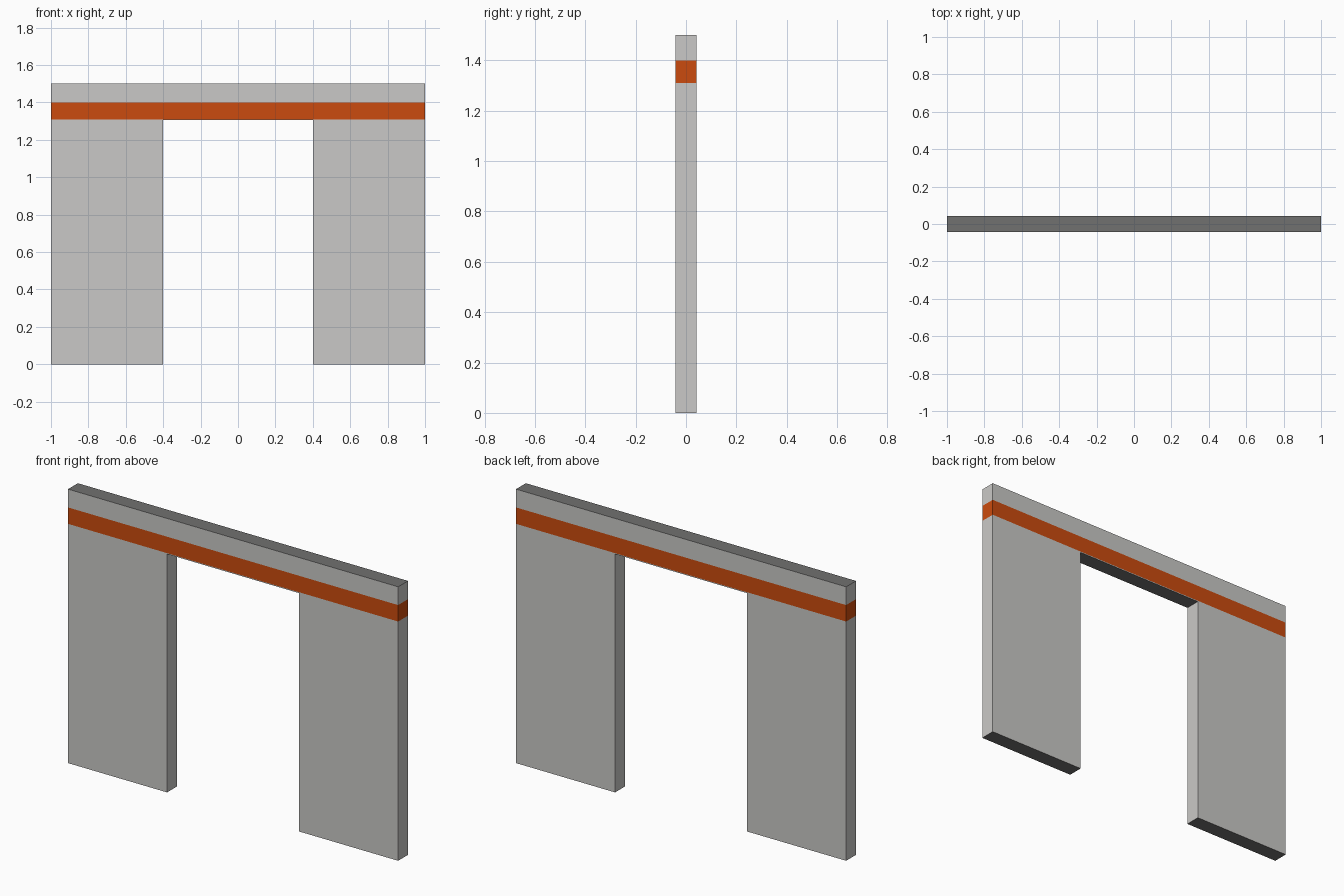
import bpy, bmesh

if "Cube" in bpy.data.objects:
    bpy.data.objects.remove(bpy.data.objects["Cube"])

HALF_T = 0.0425                      # half thickness of the wall
XS = [-1.0, -0.4, 0.4, 1.0]          # panel edges
ZS = [0.0, 1.305, 1.31, 1.4, 1.5]    # floor, opening top, stripe, wall top


def lin(c):
    c /= 255
    return c / 12.92 if c <= 0.04045 else ((c + 0.055) / 1.055) ** 2.4


def material(name, r, g, b):
    m = bpy.data.materials.new(name)
    m.diffuse_color = (lin(r), lin(g), lin(b), 1)
    m.use_nodes = True
    m.node_tree.nodes["Principled BSDF"].inputs["Base Color"].default_value = m.diffuse_color
    return m


mats = [material("light grey", 202, 201, 199),
        material("orange", 203, 75, 14),
        material("dark grey", 113, 113, 112)]

# Front outline as a grid of cells, leaving the doorway empty
bm = bmesh.new()
grid = [[bm.verts.new((x, -HALF_T, z)) for z in ZS] for x in XS]
for i in range(len(XS) - 1):
    for j in range(len(ZS) - 1):
        if i == 1 and j == 0:
            continue
        bm.faces.new((grid[i][j], grid[i + 1][j], grid[i + 1][j + 1], grid[i][j + 1]))
bmesh.ops.delete(bm, geom=[v for v in bm.verts if not v.link_faces], context='VERTS')

# Give the wall its thickness
ext = bmesh.ops.extrude_face_region(bm, geom=bm.faces[:], use_keep_orig=True)
moved = [v for v in ext["geom"] if isinstance(v, bmesh.types.BMVert)]
bmesh.ops.translate(bm, verts=moved, vec=(0, 2 * HALF_T, 0))
bmesh.ops.recalc_face_normals(bm, faces=bm.faces[:])

# Dark top and undersides, orange stripe around the wall
for f in bm.faces:
    z = f.calc_center_median().z
    if abs(f.normal.z) > 0.5:
        f.material_index = 2
    elif ZS[2] < z < ZS[3]:
        f.material_index = 1

mesh = bpy.data.meshes.new("doorway_wall")
bm.to_mesh(mesh)
bm.free()
for m in mats:
    mesh.materials.append(m)
wall = bpy.data.objects.new("doorway_wall", mesh)
bpy.context.collection.objects.link(wall)
